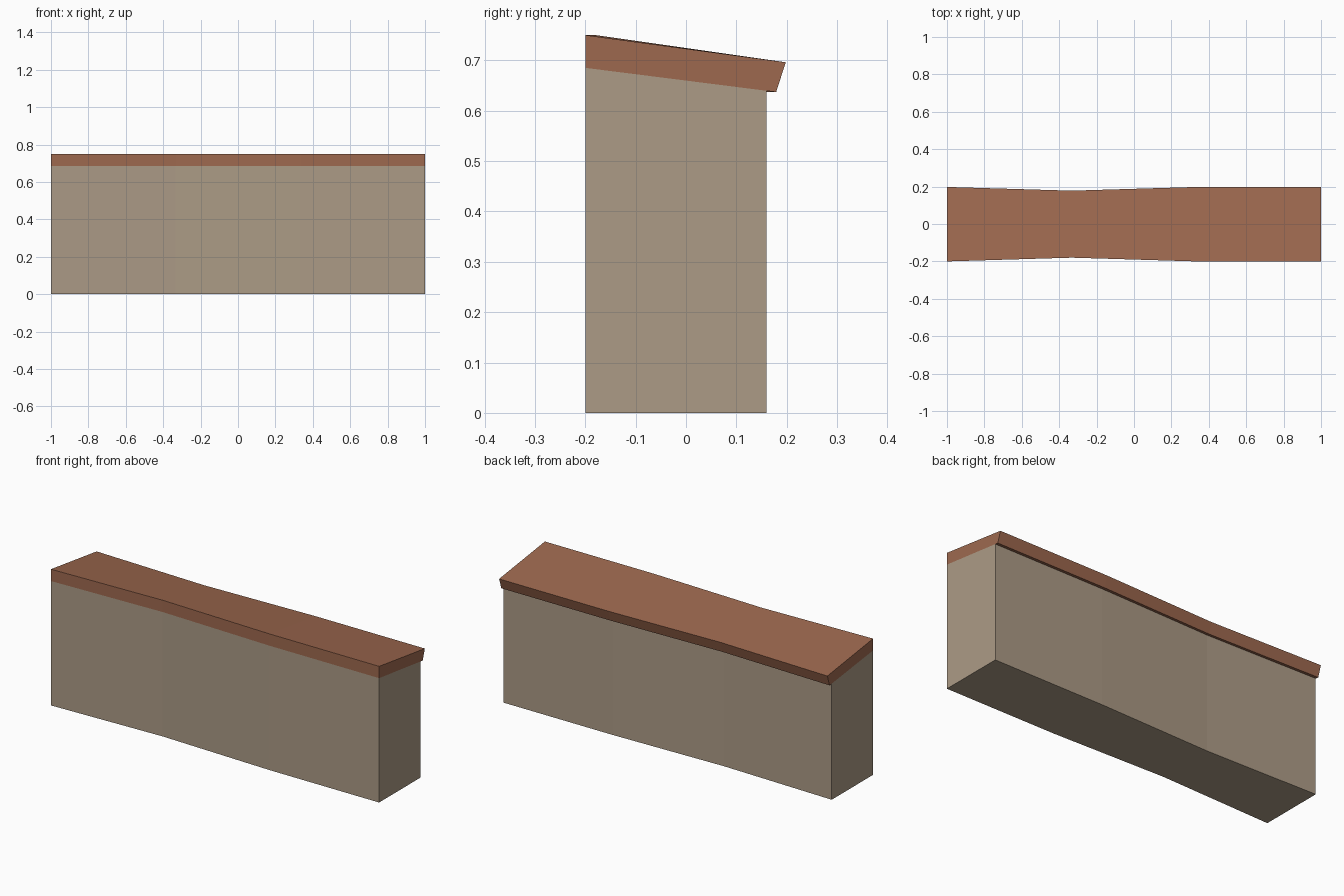
import bpy, bmesh

if "Cube" in bpy.data.objects:
    bpy.data.objects.remove(bpy.data.objects["Cube"])


def material(name, rgb):
    m = bpy.data.materials.new(name)
    lin = [((c / 255 + 0.055) / 1.055) ** 2.4 for c in rgb]
    m.diffuse_color = (*lin, 1)
    m.use_nodes = True
    m.node_tree.nodes["Principled BSDF"].inputs["Base Color"].default_value = m.diffuse_color
    return m


# Stations along the wall: (x, thickness scale), pinched at one third
STATIONS = [(-1, 1.0), (-1 / 3, 0.9), (1 / 3, 1.0), (1, 1.0)]


def loft(name, profile, mat):
    """Sweep a closed y-z profile through the stations."""
    bm = bmesh.new()
    rings = [[bm.verts.new((x, y * s, z)) for y, z in profile] for x, s in STATIONS]
    n = len(profile)
    for a, b in zip(rings, rings[1:]):
        for i in range(n):
            j = (i + 1) % n
            bm.faces.new((a[i], a[j], b[j], b[i]))
    bm.faces.new(rings[0])
    bm.faces.new(rings[-1])
    bmesh.ops.recalc_face_normals(bm, faces=bm.faces)
    mesh = bpy.data.meshes.new(name)
    bm.to_mesh(mesh)
    bm.free()
    mesh.materials.append(mat)
    obj = bpy.data.objects.new(name, mesh)
    bpy.context.collection.objects.link(obj)
    return obj


# Plastered wall body with sloping top
loft("wall_body", [(-0.2, 0), (0.16, 0), (0.16, 0.6395), (-0.2, 0.685)],
     material("plaster beige", (172, 155, 134)))

# Sloping clay coping overhanging at the back
loft("wall_coping", [(-0.2, 0.685), (0.179, 0.637), (0.198, 0.696), (-0.2, 0.75)],
     material("clay red", (158, 105, 79)))
